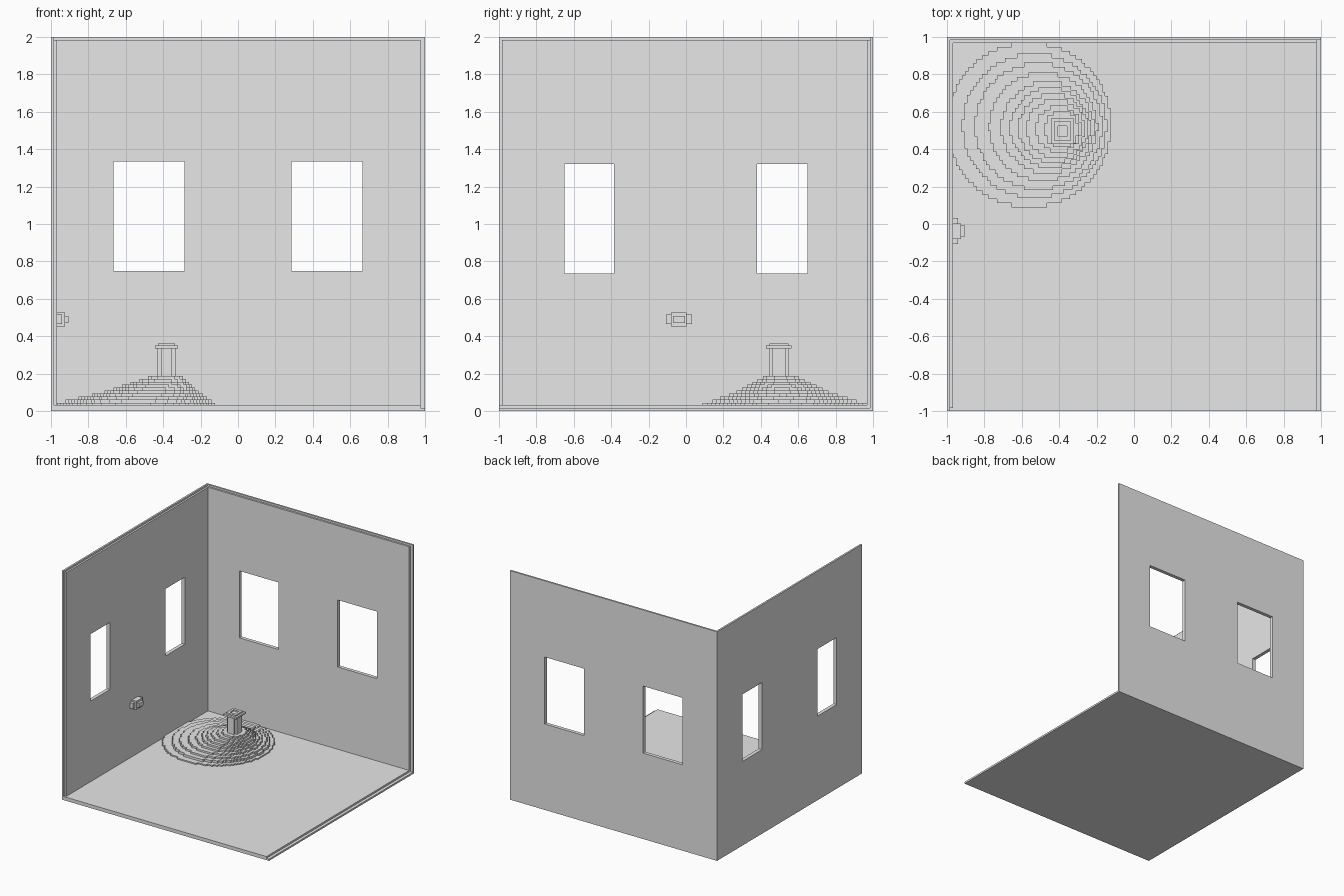
import bpy, bmesh, math
from mathutils import Vector

old = bpy.data.objects.get("Cube")
if old:
    bpy.data.objects.remove(old, do_unlink=True)

grey = bpy.data.materials.new("plain_grey")
grey.use_nodes = True
grey.diffuse_color = (0.8, 0.8, 0.8, 1)
grey.node_tree.nodes["Principled BSDF"].inputs["Base Color"].default_value = (0.8, 0.8, 0.8, 1)

STEP = 1 / 64          # stair-step unit, also the thickness of one wall layer
IN = 1 - STEP          # outer layer meets inner layer
FACE = 1 - 2 * STEP    # inner face of the room
LIP = 0.975            # open end of the inner layer


def finish(name, bm):
    bmesh.ops.recalc_face_normals(bm, faces=bm.faces)
    mesh = bpy.data.meshes.new(name)
    bm.to_mesh(mesh)
    bm.free()
    mesh.materials.append(grey)
    obj = bpy.data.objects.new(name, mesh)
    bpy.context.collection.objects.link(obj)
    return obj


def extrude(bm, faces, offset):
    res = bmesh.ops.extrude_face_region(bm, geom=faces)
    verts = [g for g in res["geom"] if isinstance(g, bmesh.types.BMVert)]
    bmesh.ops.translate(bm, verts=verts, vec=Vector(offset))


def box(name, x, y, z):
    bm = bmesh.new()
    lo = [bm.verts.new((a, b, z[0])) for a, b in
          ((x[0], y[0]), (x[1], y[0]), (x[1], y[1]), (x[0], y[1]))]
    extrude(bm, [bm.faces.new(lo)], (0, 0, z[1] - z[0]))
    return finish(name, bm)


def panel(name, place, span, height, windows, sill, thick):
    """Upright panel with rectangular openings; place maps (u, z) to a point."""
    bm = bmesh.new()
    us = [span[0]] + [u for w in windows for u in w] + [span[1]]
    zs = [height[0], *sill, height[1]]
    grid = [[bm.verts.new(place(u, z)) for z in zs] for u in us]
    faces = []
    for i in range(len(us) - 1):
        for j in range(3):
            if not (i % 2 == 1 and j == 1):
                faces.append(bm.faces.new((grid[i][j], grid[i + 1][j],
                                           grid[i + 1][j + 1], grid[i][j + 1])))
    extrude(bm, faces, thick)
    return finish(name, bm)


def stepped_disc(name, cx, cy, r, z0, z1):
    """Disc with a stair-stepped outline, kept inside the room walls."""
    rows = max(4, round(2 * r / 0.022))
    h = 2 * r / rows
    right, left = [], []
    for i in range(rows):
        y = -r + i * h
        half = math.sqrt(r * r - (y + h / 2) ** 2)
        half = max(STEP, round(half / STEP) * STEP)
        for yy in (y, y + h):
            py = min(cy + yy, IN - 0.004)
            right.append((cx + half, py))
            left.append((max(cx - half, -IN + 0.004), py))
    bm = bmesh.new()
    outline = []
    for p in right + left[::-1]:
        if not outline or (Vector(p) - Vector(outline[-1])).length > 1e-5:
            outline.append(p)
    face = bm.faces.new([bm.verts.new((x, y, z0)) for x, y in outline])
    extrude(bm, [face], (0, 0, z1 - z0))
    return finish(name, bm)


# Floor in two layers
box("floor_base", (-1, 1), (-1, 1), (0, STEP))
box("floor_top", (-IN, LIP), (-1, IN), (STEP, 2 * STEP))

# Back wall and side wall, each in two layers with two windows
back_windows, back_sill = ((-0.665, -0.285), (0.285, 0.665)), (0.75, 1.335)
side_windows, side_sill = ((-0.65, -0.385), (0.38, 0.65)), (0.735, 1.32)
panel("back_wall_outer", lambda u, z: (u, IN, z), (-1, 1), (STEP, 2),
      back_windows, back_sill, (0, STEP, 0))
panel("back_wall_inner", lambda u, z: (u, FACE, z), (-IN, LIP), (2 * STEP, IN * 2 - 1 + 1 + STEP),
      back_windows, back_sill, (0, STEP, 0))
panel("side_wall_outer", lambda u, z: (-1, u, z), (-1, IN), (STEP, 2),
      side_windows, side_sill, (STEP, 0, 0))
panel("side_wall_inner", lambda u, z: (-IN, u, z), (-IN, FACE), (2 * STEP, 2 - STEP),
      side_windows, side_sill, (STEP, 0, 0))

# Terraced mound, leaning toward the post
radii = (0.44, 0.385, 0.34, 0.29, 0.245, 0.215, 0.185, 0.155, 0.125, 0.095)
z = 2 * STEP
for i, r in enumerate(radii):
    top = 0.042 if i == 0 else 0.047 + STEP * i
    lean = r - 0.09
    stepped_disc(f"mound_step_{i + 1}", -0.385 - 0.5 * lean, 0.505 + 0.07 * lean, r, z, top)
    z = top

# Post with notched corners
PX, PY = -0.382, 0.497
box("post_core_wide", (PX - 0.048, PX + 0.048), (PY - 0.035, PY + 0.035), (z, 0.335))
box("post_core_deep", (PX - 0.03, PX + 0.03), (PY - 0.052, PY + 0.052), (z, 0.335))

# Square cap with a shallow recess
box("cap_plate", (PX - 0.062, PX + 0.062), (PY - 0.068, PY + 0.068), (0.335, 0.35))
for s, side in ((-1, "a"), (1, "b")):
    xs = sorted((PX + s * 0.025, PX + s * 0.046))
    ys = sorted((PY + s * 0.028, PY + s * 0.05))
    box(f"cap_rim_side_{side}", xs, (PY - 0.05, PY + 0.05), (0.35, 0.362))
    box(f"cap_rim_end_{side}", (PX - 0.025, PX + 0.025), ys, (0.35, 0.362))

# Stepped knob on the side wall
KY, KZ = -0.038, 0.49
for i, (out, hy, hz) in enumerate(((-0.94, 0.07, 0.025), (-0.925, 0.042, 0.038),
                                   (-0.907, 0.032, 0.018))):
    box(f"wall_knob_{i + 1}", (-FACE, out), (KY - hy, KY + hy), (KZ - hz, KZ + hz))
